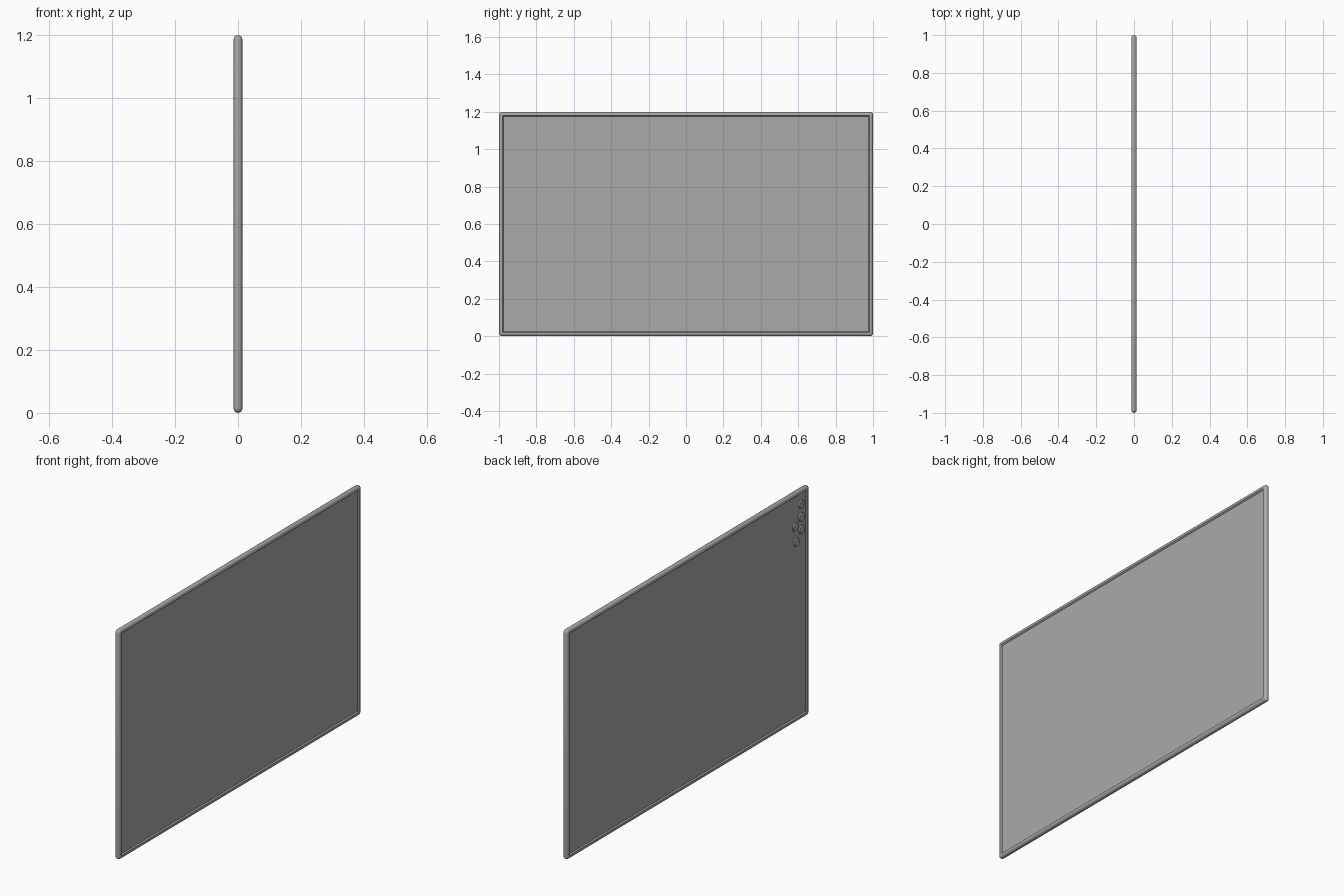
import bpy, bmesh, math
from mathutils import Matrix

if "Cube" in bpy.data.objects:
    bpy.data.objects.remove(bpy.data.objects["Cube"])

W, H = 1.0, 1.2          # half length along y, height along z
T = 0.0137               # half thickness of frame
PANEL = 0.0075           # half thickness of panel

grey = bpy.data.materials.new("mid grey")
grey.diffuse_color = (0.4, 0.4, 0.4, 1)
grey.use_nodes = True
grey.node_tree.nodes["Principled BSDF"].inputs["Base Color"].default_value = grey.diffuse_color


def finish(name, bm):
    bmesh.ops.recalc_face_normals(bm, faces=bm.faces)
    me = bpy.data.meshes.new(name)
    bm.to_mesh(me)
    bm.free()
    me.materials.append(grey)
    ob = bpy.data.objects.new(name, me)
    bpy.context.collection.objects.link(ob)
    bpy.ops.object.select_all(action='DESELECT')
    ob.select_set(True)
    bpy.context.view_layer.objects.active = ob
    bpy.ops.object.shade_smooth_by_angle(angle=math.radians(35))
    return ob


# Frame: rounded profile (distance inward, x) swept round a rounded rectangle
R = 0.016
half_round = [(T - T * math.cos(a), T * math.sin(a))
              for a in [math.radians(-90 + 22.5 * i) for i in range(9)]]
profile = ([(0.026, -PANEL + 0.001), (0.024, -0.009), (0.020, -T)] + half_round
           + [(0.020, T), (0.024, 0.009), (0.026, PANEL - 0.001)])
bm = bmesh.new()
rings = []
for corner, (sy, sz) in enumerate([(1, 1), (-1, 1), (-1, -1), (1, -1)]):
    for step in range(5):
        a = math.radians(90 * corner + 22.5 * step)
        ring = []
        for d, x in profile:
            inset, r = max(R, d), max(R - d, 0)
            y = sy * (W - inset) + r * math.cos(a)
            z = H / 2 + sz * (H / 2 - inset) + r * math.sin(a)
            ring.append(bm.verts.new((x, y, z)))
        rings.append(ring)
for i, ring in enumerate(rings):
    nxt = rings[(i + 1) % len(rings)]
    for j in range(len(profile)):
        k = (j + 1) % len(profile)
        bm.faces.new((ring[j], ring[k], nxt[k], nxt[j]))
bmesh.ops.remove_doubles(bm, verts=bm.verts, dist=1e-5)
finish("frame", bm)

# Writing panel, recessed on both sides
bm = bmesh.new()
bmesh.ops.create_cube(bm, size=1, matrix=Matrix.Translation((0, 0, H / 2))
                      @ Matrix.Diagonal((2 * PANEL, 2 * W - 0.045, H - 0.045, 1)))
finish("panel", bm)

# Round magnets near the top corner of the -x face
for i, (y, z) in enumerate([(-0.94, 1.12), (-0.94, 1.053), (-0.89, 1.02),
                            (-0.94, 0.988), (-0.90, 0.937)]):
    bm = bmesh.new()
    bmesh.ops.create_cone(bm, cap_ends=True, segments=24, radius1=0.023,
                          radius2=0.021, depth=0.007,
                          matrix=Matrix.Translation((-PANEL - 0.0025, y, z))
                          @ Matrix.Rotation(math.radians(-90), 4, 'Y'))
    finish(f"magnet_{i + 1}", bm)
